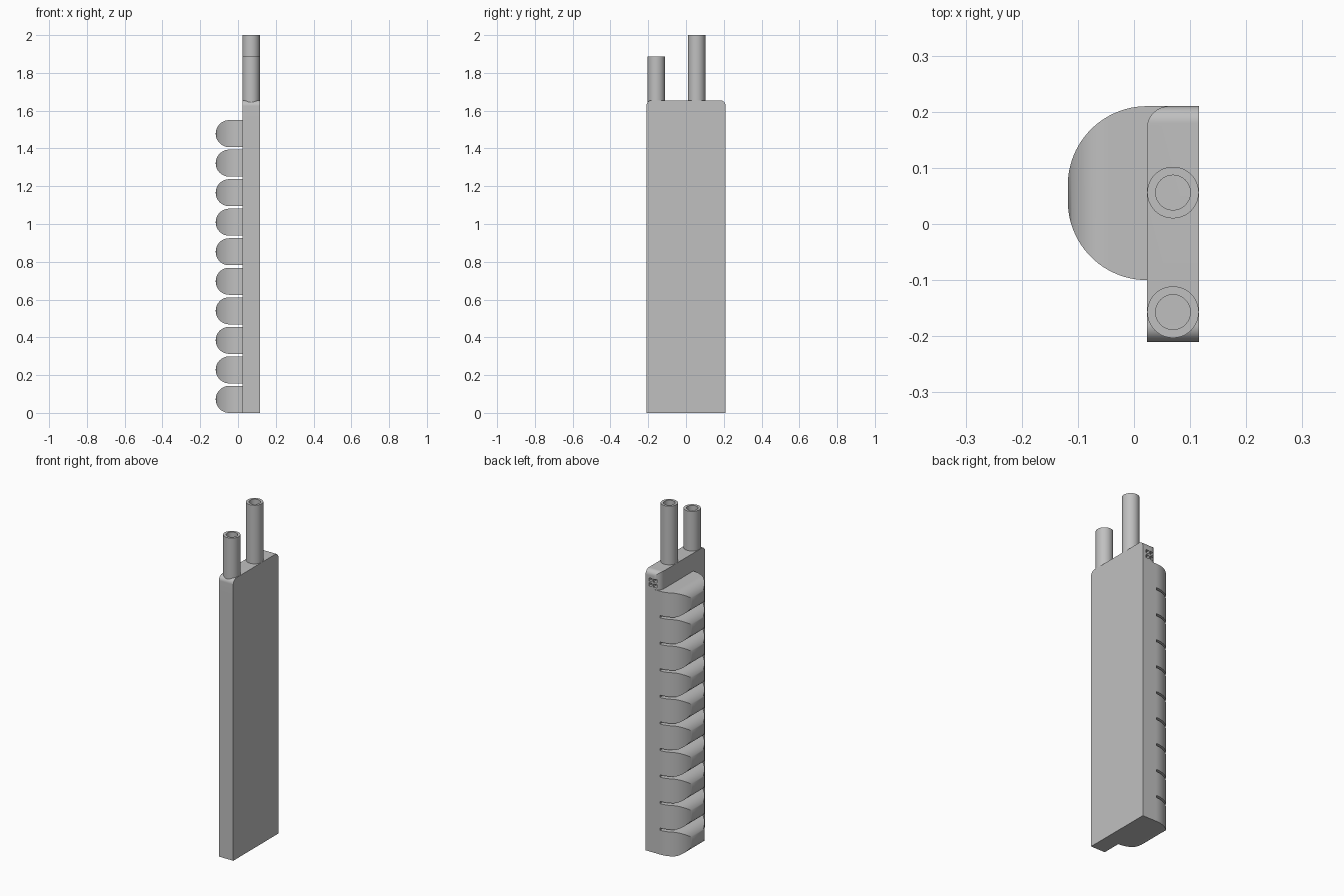
import bpy
import bmesh
from math import sin, cos, radians
from mathutils import Vector

cube = bpy.data.objects.get("Cube")
if cube:
    bpy.data.objects.remove(cube, do_unlink=True)

grey = bpy.data.materials.new("light grey")
grey.use_nodes = True
GREY = (0.527, 0.527, 0.527, 1)
grey.diffuse_color = GREY
grey.node_tree.nodes["Principled BSDF"].inputs["Base Color"].default_value = GREY

# Main sizes
X0, X1, HALF_Y = 0.023, 0.116, 0.21
HEAD_Z, TOP_Z = 1.55, 1.655
RIB_H, RIBS = 0.143, 10
RIB_X, RIB_Y0 = -0.118, -0.1


def arc(u, v, r, start, end, steps=16):
    """Points of a circular arc, angles in degrees."""
    angles = [radians(start + (end - start) * i / steps) for i in range(steps + 1)]
    return [(u + r * cos(a), v + r * sin(a)) for a in angles]


def prism(name, outline, axis, low, high):
    """Extrude an outline along an axis; outline holds the other two coordinates."""
    bm = bmesh.new()

    def point(p, w):
        co = list(p)
        co.insert("xyz".index(axis), w)
        return bm.verts.new(co)

    face = bm.faces.new([point(p, low) for p in outline])
    grown = bmesh.ops.extrude_face_region(bm, geom=[face])["geom"]
    shift = Vector((0, 0, 0))
    shift["xyz".index(axis)] = high - low
    bmesh.ops.translate(bm, vec=shift,
                        verts=[g for g in grown if isinstance(g, bmesh.types.BMVert)])
    bmesh.ops.recalc_face_normals(bm, faces=bm.faces)
    mesh = bpy.data.meshes.new(name)
    bm.to_mesh(mesh)
    bm.free()
    obj = bpy.data.objects.new(name, mesh)
    bpy.context.collection.objects.link(obj)
    mesh.materials.append(grey)
    return obj


def box(name, x0, x1, y0, y1, z0, z1):
    return prism(name, [(x0, y0), (x1, y0), (x1, y1), (x0, y1)], "z", z0, z1)


def activate(obj):
    bpy.ops.object.select_all(action="DESELECT")
    obj.select_set(True)
    bpy.context.view_layer.objects.active = obj


def combine(obj, cutter, operation):
    """Apply a boolean and remove its cutter."""
    mod = obj.modifiers.new("boolean", "BOOLEAN")
    mod.operation, mod.object, mod.solver = operation, cutter, "EXACT"
    activate(obj)
    bpy.ops.object.modifier_apply(modifier=mod.name)
    bpy.data.objects.remove(cutter, do_unlink=True)


def smooth(obj):
    activate(obj)
    bpy.ops.object.shade_smooth_by_angle(angle=radians(30))


# Flat plate
box("plate", X0, X1, -HALF_Y, HALF_Y, 0, HEAD_Z)

# Plate head: rounded top corners and one rounded upright edge
r = 0.03
outline = ([(-HALF_Y, HEAD_Z), (HALF_Y, HEAD_Z)]
           + arc(HALF_Y - r, TOP_Z - r, r, 0, 90)
           + arc(r - HALF_Y, TOP_Z - r, r, 90, 180))
head = prism("plate_head", outline, "x", X0, X1)
r = 0.04
outline = ([(X0, -1), (1, -1), (1, HALF_Y)]
           + arc(X0 + r, HALF_Y - r, r, 90, 180))
combine(head, prism("edge_cutter", outline, "z", 1, 2), "INTERSECT")

# Small slots in the back of the head
for z in (1.562, 1.591):
    for x in (0.045, 0.074):
        slot = box("slot_cutter", x, x + 0.021, HALF_Y - 0.025, 1, z, z + 0.019)
        combine(head, slot, "DIFFERENCE")
smooth(head)

# Stacked ribs: a D-shaped plan with a rounded nose
r = X0 - RIB_X
plan = (arc(X0, HALF_Y - r, r, 90, 180, 24)
        + arc(X0, RIB_Y0 + r, r, 180, 270, 24))
rib = prism("rib_1", plan, "z", -1, 1)
r = RIB_H / 2
nose = [(X0, 0), (X0, RIB_H)] + arc(RIB_X + r, r, r, 90, 270, 32)
combine(rib, prism("nose_cutter", nose, "y", -1, 1), "INTERSECT")
smooth(rib)
for i in range(1, RIBS):
    copy = bpy.data.objects.new(f"rib_{i + 1}", rib.data)
    copy.location.z = i * (HEAD_Z - RIB_H) / (RIBS - 1)
    bpy.context.collection.objects.link(copy)

# Hollow pipes on the head
for name, y, top in (("front_pipe", -0.157, 1.888), ("rear_pipe", 0.056, 2.0)):
    x = (X0 + X1) / 2
    pipe = prism(name, arc(x, y, 0.046, 0, 360, 48)[:-1], "z", TOP_Z - 0.04, top)
    bore = prism("bore_cutter", arc(x, y, 0.031, 0, 360, 48)[:-1], "z", TOP_Z, 3)
    combine(pipe, bore, "DIFFERENCE")
    smooth(pipe)
